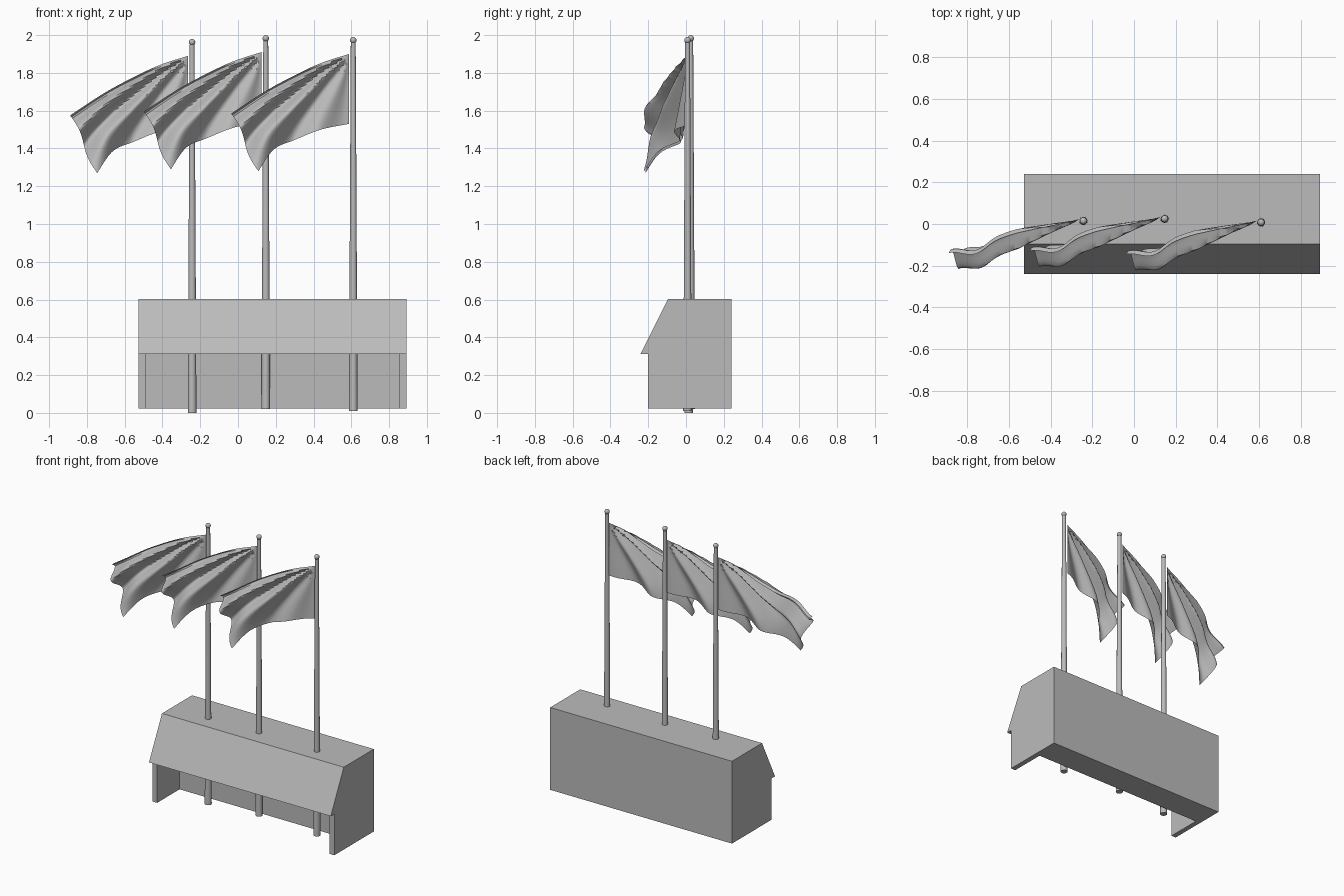
import bpy, bmesh, math
from mathutils import Vector

cube = bpy.data.objects.get("Cube")
if cube:
    bpy.data.objects.remove(cube, do_unlink=True)

grey = bpy.data.materials.new("plain grey")
grey.use_nodes = True
COLOUR = (0.5, 0.5, 0.5, 1)
grey.diffuse_color = COLOUR
grey.node_tree.nodes["Principled BSDF"].inputs["Base Color"].default_value = COLOUR


def add_object(name, bm, smooth=False):
    bmesh.ops.recalc_face_normals(bm, faces=bm.faces)
    mesh = bpy.data.meshes.new(name)
    bm.to_mesh(mesh)
    bm.free()
    mesh.materials.append(grey)
    obj = bpy.data.objects.new(name, mesh)
    bpy.context.collection.objects.link(obj)
    if smooth:
        bpy.ops.object.select_all(action='DESELECT')
        obj.select_set(True)
        bpy.context.view_layer.objects.active = obj
        bpy.ops.object.shade_smooth_by_angle(angle=math.radians(40))
    return obj


def extrude_profile(name, profile, x0, x1):
    """Extrude a (y, z) outline along x."""
    bm = bmesh.new()
    face = bm.faces.new([bm.verts.new((x0, y, z)) for y, z in profile])
    new = bmesh.ops.extrude_face_region(bm, geom=[face])["geom"]
    bmesh.ops.translate(bm, vec=(x1 - x0, 0, 0),
                        verts=[v for v in new if isinstance(v, bmesh.types.BMVert)])
    return add_object(name, bm)


# Stand: a solid block with a sloping hood and a recess under it
LEFT, RIGHT, WALL = 0.892, -0.527, 0.036
stand = extrude_profile("stand", [(0.24, 0.022), (0.24, 0.603), (-0.095, 0.603),
                                  (-0.24, 0.313), (-0.2, 0.313), (-0.2, 0.022)],
                        RIGHT, LEFT)
cutter = extrude_profile("recess_cutter", [(0.05, -0.1), (0.05, 0.313),
                                           (-0.3, 0.313), (-0.3, -0.1)],
                         RIGHT + WALL, LEFT - WALL)
cutter.hide_render = True
cutter.hide_viewport = True
cut = stand.modifiers.new("recess", 'BOOLEAN')
cut.operation = 'DIFFERENCE'
cut.solver = 'EXACT'
cut.object = cutter


# Pole: a tapered shaft with a ball on top
def add_pole(name, base):
    bm = bmesh.new()
    shaft = bmesh.ops.create_cone(bm, cap_ends=True, segments=16, radius1=0.023,
                                  radius2=0.013, depth=1.95)
    bmesh.ops.translate(bm, verts=shaft["verts"], vec=(0, 0, 0.975))
    ball = bmesh.ops.create_uvsphere(bm, u_segments=16, v_segments=10, radius=0.017)
    bmesh.ops.translate(bm, verts=ball["verts"], vec=(0, 0, 1.963))
    bmesh.ops.translate(bm, verts=bm.verts, vec=base)
    add_object(name, bm, smooth=True)


def along(points, u):
    """Smooth curve through evenly spaced points."""
    n = len(points) - 1
    i = min(int(u * n), n - 1)
    t = u * n - i
    p = [Vector(points[max(0, min(n, i + k))]) for k in (-1, 0, 1, 2)]
    m0, m1 = (p[2] - p[0]) / 2, (p[3] - p[1]) / 2
    return ((2*t**3 - 3*t**2 + 1) * p[1] + (t**3 - 2*t**2 + t) * m0
            + (3*t**2 - 2*t**3) * p[2] + (t**3 - t**2) * m1)


# Flag: edges as (x, z) from the pole foot, with folds fanning from the top corner
TOP = [(-0.022, 1.89), (-0.17, 1.842), (-0.32, 1.772), (-0.47, 1.69), (-0.646, 1.575)]
BOTTOM = [(-0.022, 1.52), (-0.17, 1.49), (-0.31, 1.435), (-0.42, 1.385), (-0.502, 1.27)]


def add_flag(name, base, nu=48, nv=36):
    bm = bmesh.new()
    rows = []
    for j in range(nv + 1):
        v = j / nv
        row = []
        for i in range(nu + 1):
            u = i / nu
            x, z = along(TOP, u).lerp(along(BOTTOM, u), v)
            fan = v / (u + v) if u + v else 0
            fold = math.cos(math.tau * 3.3 * (fan - 0.5))
            y = 0.008 - 0.19 * u - 0.048 * min(1, 2 * u) * fold
            # curl of the upper free corner
            y -= 0.04 * (1 - v) * math.exp(-((u - 0.82) / 0.1) ** 2)
            x += 0.012 * math.sin(math.tau * v) * u
            row.append(bm.verts.new(Vector((x, y, z)) + Vector(base)))
        rows.append(row)
    for a, b in zip(rows, rows[1:]):
        for i in range(nu):
            bm.faces.new((a[i], a[i + 1], b[i + 1], b[i]))
    add_object(name, bm, smooth=True)


BASES = {"right": (-0.243, 0.015, 0), "middle": (0.147, 0.025, 0.02),
         "left": (0.61, 0.008, 0.01)}
for side, base in BASES.items():
    add_pole(side + "_pole", base)
    add_flag(side + "_flag", base)
